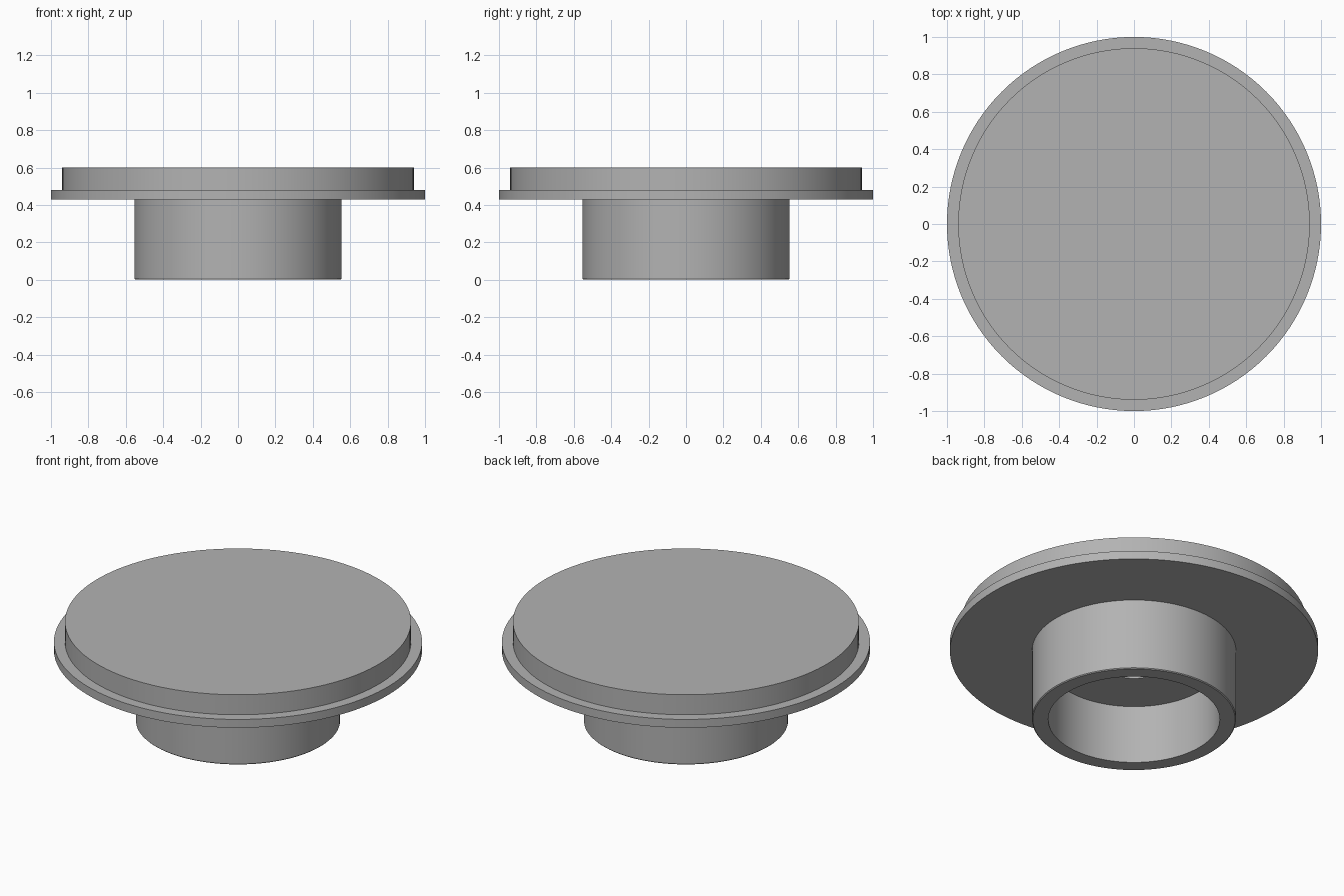
import bpy, bmesh, math

if "Cube" in bpy.data.objects:
    bpy.data.objects.remove(bpy.data.objects["Cube"])

SEGMENTS = 128

grey = bpy.data.materials.new("mid grey")
grey.diffuse_color = (0.45, 0.45, 0.45, 1)
grey.use_nodes = True
grey.node_tree.nodes["Principled BSDF"].inputs["Base Color"].default_value = grey.diffuse_color


def lathe(name, profile):
    """Revolve an (radius, height) profile around the vertical axis."""
    bm = bmesh.new()
    verts = [bm.verts.new((r, 0, z)) for r, z in profile]
    edges = [bm.edges.new(pair) for pair in zip(verts, verts[1:])]
    bmesh.ops.spin(bm, geom=verts + edges, cent=(0, 0, 0), axis=(0, 0, 1),
                   angle=math.tau, steps=SEGMENTS, use_duplicate=False)
    bmesh.ops.remove_doubles(bm, verts=bm.verts, dist=1e-4)
    bmesh.ops.recalc_face_normals(bm, faces=bm.faces)
    mesh = bpy.data.meshes.new(name)
    bm.to_mesh(mesh)
    bm.free()
    mesh.materials.append(grey)
    obj = bpy.data.objects.new(name, mesh)
    bpy.context.collection.objects.link(obj)
    bpy.ops.object.select_all(action='DESELECT')
    obj.select_set(True)
    bpy.context.view_layer.objects.active = obj
    bpy.ops.object.shade_smooth_by_angle(angle=math.radians(30))
    return obj


# One turned solid: top disc, flange, hollow stem, small blind hole in the bore
lathe("flanged_cap", [
    (0, 0.60), (0.94, 0.60), (0.94, 0.48),       # top disc
    (1.0, 0.48), (1.0, 0.43), (0.554, 0.43),     # flange
    (0.554, 0.005), (0.549, 0), (0.466, 0),      # stem with eased bottom edge
    (0.466, 0.35), (0.16, 0.35),                 # bore and its ceiling
    (0.16, 0.48), (0, 0.48),                     # blind hole
])
